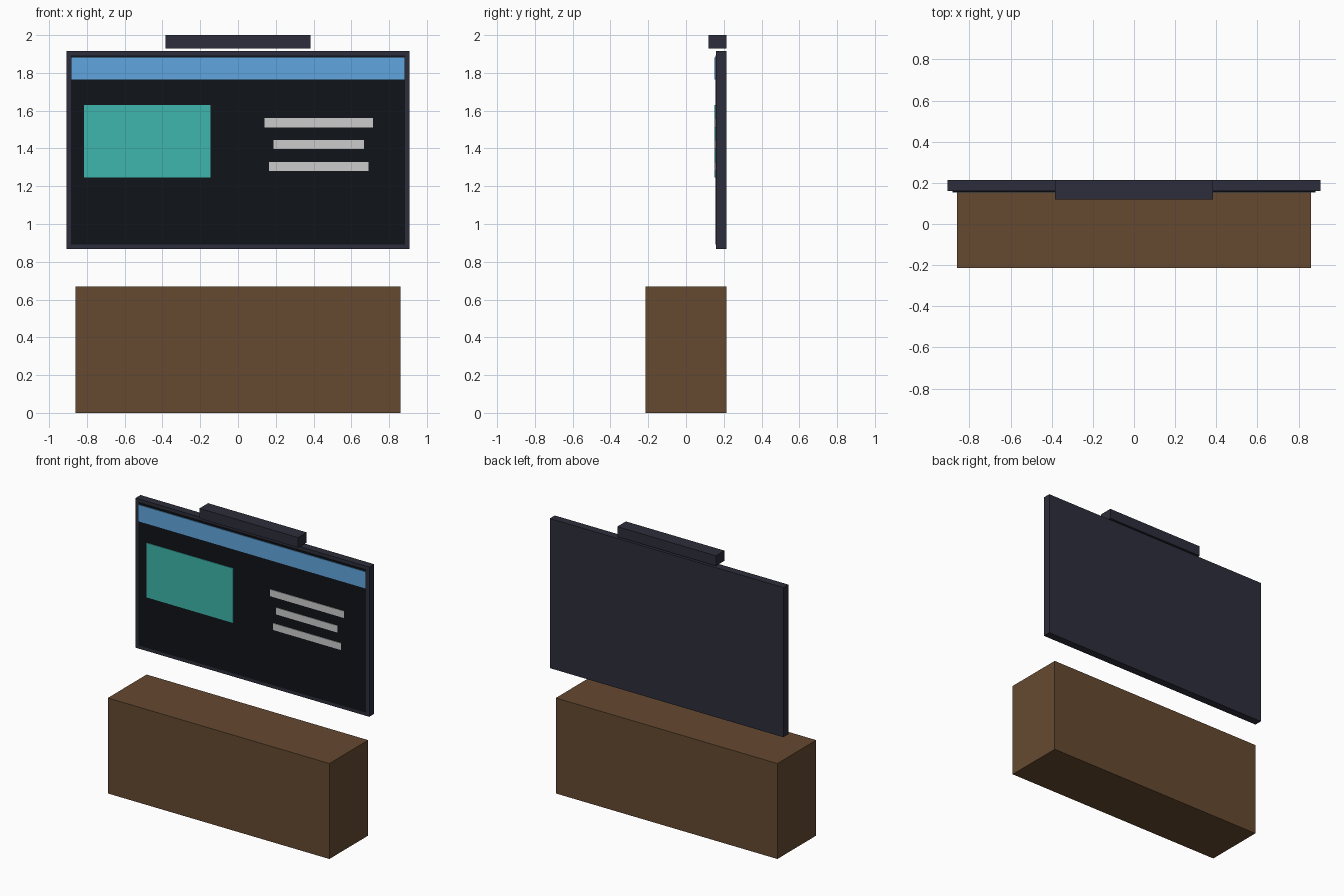
import bpy

cube = bpy.data.objects.get("Cube")
if cube:
    bpy.data.objects.remove(cube, do_unlink=True)


def material(name, rgb):
    """Make a matte material from display colour values, converted to linear."""
    colour = [(c / 255) ** 2.2 for c in rgb] + [1]
    mat = bpy.data.materials.new(name)
    mat.use_nodes = True
    mat.diffuse_color = colour
    shader = next(n for n in mat.node_tree.nodes if n.type == "BSDF_PRINCIPLED")
    shader.inputs["Base Color"].default_value = colour
    shader.inputs["Roughness"].default_value = 0.7
    return mat


def box(name, x, y, z, mat):
    """Add a box from its (low, high) range on each axis."""
    ranges = (x, y, z)
    bpy.ops.mesh.primitive_cube_add(size=1, location=[sum(r) / 2 for r in ranges])
    obj = bpy.context.object
    obj.name = name
    obj.scale = [r[1] - r[0] for r in ranges]
    bpy.ops.object.transform_apply(location=False, rotation=False, scale=True)
    obj.data.materials.append(mat)
    return obj


wood = material("wood", (101, 75, 52))
casing = material("dark_casing", (48, 49, 61))
glass = material("screen_black", (23, 26, 31))
blue = material("banner_blue", (96, 165, 222))
teal = material("panel_teal", (64, 181, 171))
pale = material("line_white", (216, 220, 220))

BACK = 0.215
CASE_FRONT = 0.16
SCREEN_FRONT = 0.156
GRAPHIC_FRONT = 0.152

# Cabinet
box("cabinet", (-0.86, 0.86), (-BACK, BACK), (0, 0.67), wood)

# Display casing and screen
box("display_casing", (-0.907, 0.907), (CASE_FRONT, BACK), (0.867, 1.917), casing)
box("screen", (-0.883, 0.883), (SCREEN_FRONT, CASE_FRONT + 0.01), (0.891, 1.893), glass)

# Bar floating above the display
box("top_bar", (-0.383, 0.383), (0.12, BACK), (1.929, 2), casing)

# Graphics on the screen
depth = (GRAPHIC_FRONT, SCREEN_FRONT + 0.002)
box("header_banner", (-0.882, 0.882), depth, (1.764, 1.881), blue)
box("picture_panel", (-0.815, -0.146), depth, (1.247, 1.63), teal)

# Centred text lines
widths = (0.575, 0.479, 0.527)
for i, width in enumerate(widths):
    middle, height = 0.428, 1.536 - i * 0.1155
    box(f"text_line_{i + 1}", (middle - width / 2, middle + width / 2), depth,
        (height - 0.024, height + 0.024), pale)
